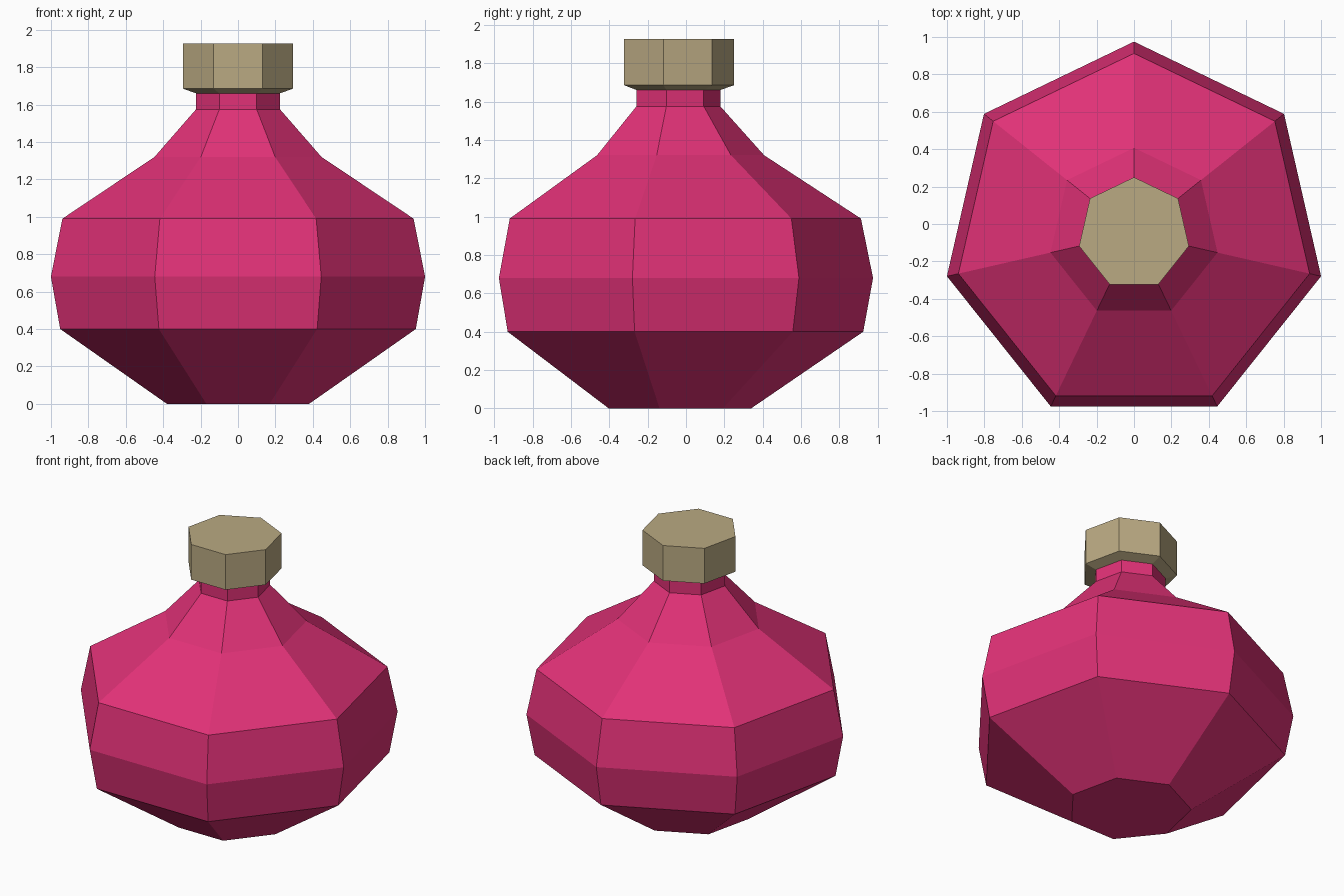
import bpy
import bmesh
from math import cos, sin, pi, tau

if "Cube" in bpy.data.objects:
    bpy.data.objects.remove(bpy.data.objects["Cube"], do_unlink=True)

SIDES = 7
CENTRE_Y = -0.051  # centres the seven-sided outline on its bounding box


def material(name, colour):
    mat = bpy.data.materials.new(name)
    mat.use_nodes = True
    mat.diffuse_color = colour
    mat.node_tree.nodes["Principled BSDF"].inputs["Base Color"].default_value = colour
    return mat


def lathe(name, profile, mat, cap_top=True):
    """Revolve (radius, height) points into a faceted solid with a corner at the back."""
    bm = bmesh.new()
    angles = [pi / 2 + tau * i / SIDES for i in range(SIDES)]
    rings = [[bm.verts.new((r * cos(a), r * sin(a), z)) for a in angles]
             for r, z in profile]
    for low, high in zip(rings, rings[1:]):
        for i in range(SIDES):
            j = (i + 1) % SIDES
            bm.faces.new((low[i], low[j], high[j], high[i]))
    bm.faces.new(rings[0][::-1])
    if cap_top:
        bm.faces.new(rings[-1])
    mesh = bpy.data.meshes.new(name)
    bm.to_mesh(mesh)
    bm.free()
    mesh.materials.append(mat)
    obj = bpy.data.objects.new(name, mesh)
    obj.location.y = CENTRE_Y
    bpy.context.collection.objects.link(obj)
    return obj


pink = material("pink glass", (0.752, 0.031, 0.184, 1))
tan = material("tan cork", (0.49, 0.40, 0.225, 1))

# Bottle: foot, belly, shoulder and neck
lathe("bottle", [(0.39, 0), (0.975, 0.40), (1.026, 0.68), (0.963, 0.99),
                 (0.458, 1.32), (0.23, 1.575), (0.23, 1.66)], pink, cap_top=False)

# Stopper with a chamfered underside
lathe("stopper", [(0.23, 1.66), (0.301, 1.685), (0.301, 1.927)], tan)
